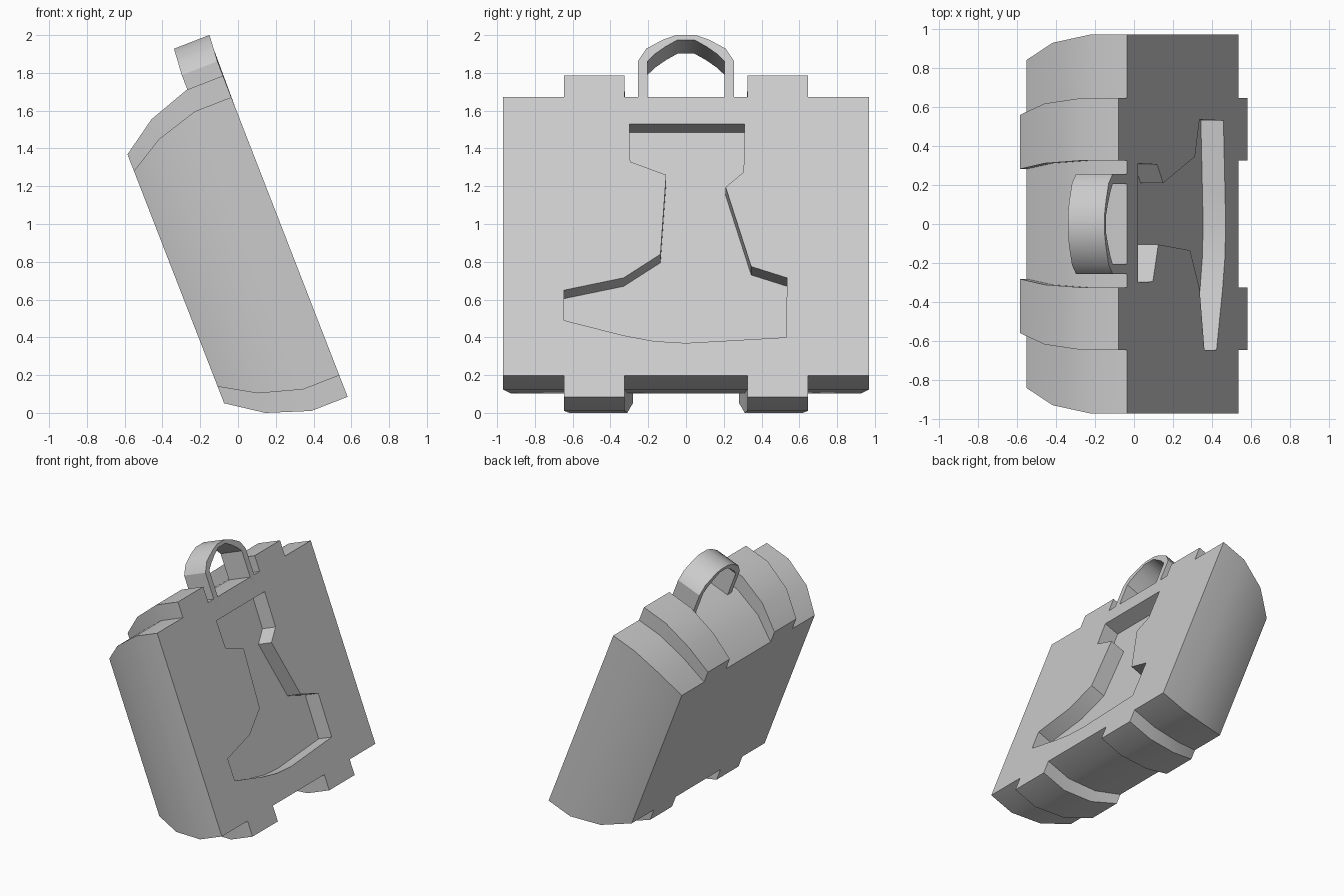
import bpy, bmesh, math

if "Cube" in bpy.data.objects:
    bpy.data.objects.remove(bpy.data.objects["Cube"])

C, S = 0.932, 0.362          # lean of the pack
UC = 0.781                   # centre along the leaning axis


def world(y, u, v):
    return (C * v - S * u, y, S * v + C * u)


def loft(name, rings):
    """Solid from matching rings of (y, u, v) points."""
    bm = bmesh.new()
    vs = [[bm.verts.new(world(*p)) for p in r] for r in rings]
    n = len(vs[0])
    for a, b in zip(vs, vs[1:]):
        for i in range(n):
            j = (i + 1) % n
            bm.faces.new((a[i], a[j], b[j], b[i]))
    bm.faces.new(vs[0][::-1])
    bm.faces.new(vs[-1])
    bmesh.ops.recalc_face_normals(bm, faces=bm.faces[:])
    me = bpy.data.meshes.new(name)
    bm.to_mesh(me)
    bm.free()
    ob = bpy.data.objects.new(name, me)
    bpy.context.collection.objects.link(ob)
    return ob


def select(ob):
    bpy.ops.object.select_all(action='DESELECT')
    ob.select_set(True)
    bpy.context.view_layer.objects.active = ob


# pack body: notched outline, shrinking towards the back
quarter = [(0.97, 0.79), (0.645, 0.79), (0.645, 0.912), (0.325, 0.912), (0.325, 0.79)]
top = quarter + [(-y, h) for y, h in reversed(quarter)]
outline = top + [(-y, -h) for y, h in top]
levels = [(-0.05, 0.866, 0.775), (0.135, 0.957, 0.914), (0.366, 1, 1), (0.572, 1, 1)]
body = loft("pack_body", [[(y * sy, UC + h * su, v) for y, h in outline]
                          for v, sy, su in levels])

# recess cut into the flat face
rim = [(-.30, 1.53), (.31, 1.53), (.305, 1.275), (.21, 1.195), (.345, .775),
       (.535, .715), (.53, .40), (.18, .38), (0, .37), (-.17, .38), (-.33, .41),
       (-.645, .49), (-.645, .65), (-.33, .715), (-.135, .84), (-.105, 1.26), (-.295, 1.33)]
cutter = loft("recess_cutter", [[(y, (z - S * 0.572) / C, v) for y, z in rim]
                                for v in (0.448, 0.7)])
cutter.hide_render = True
mod = body.modifiers.new("recess", 'BOOLEAN')
mod.operation = 'DIFFERENCE'
mod.solver = 'EXACT'
mod.object = cutter
select(body)
bpy.ops.object.modifier_apply(modifier=mod.name)
bpy.data.objects.remove(cutter)

# carry handle: arch strip on top
outer = [(.255, 1.50), (.255, 1.775), (.21, 1.845), (.12, 1.895), (.05, 1.92)]
inner = [(.205, 1.50), (.205, 1.775), (.165, 1.815), (.11, 1.855), (.045, 1.893)]
arch = outer + [(-y, u) for y, u in reversed(outer)]
arch += [(-y, u) for y, u in inner] + inner[::-1]


def flare(u):
    return 0.012 * max(0, (u - 1.775) / 0.145)


handle = loft("carry_handle", [[(y, u, v + flare(u)) for y, u in arch]
                               for v in (0.37, 0.572)])

for ob in (body, handle):
    select(ob)
    bpy.ops.object.shade_smooth_by_angle(angle=math.radians(32))
